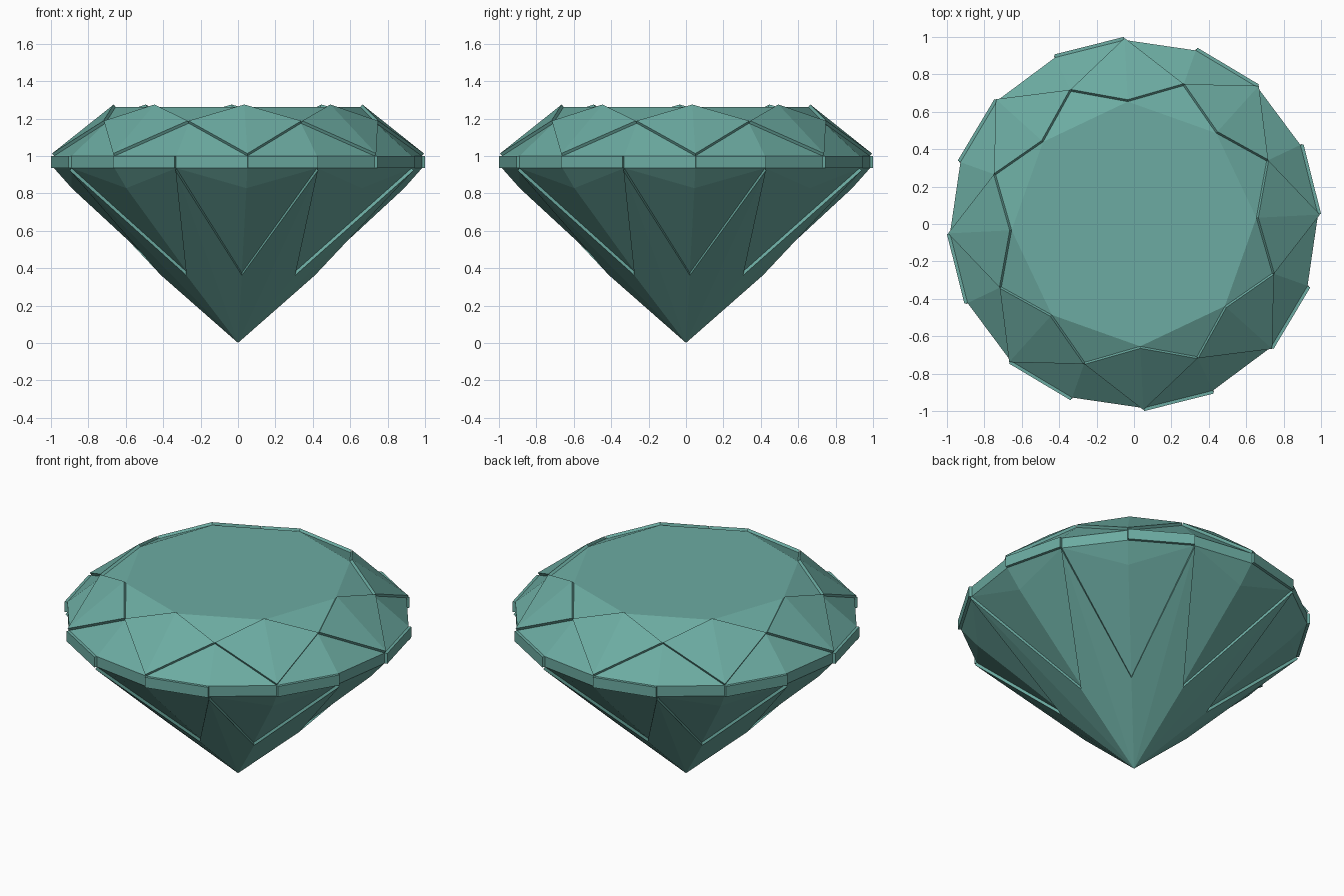
import bpy, bmesh, math
from mathutils import Vector

cube = bpy.data.objects.get("Cube")
if cube:
    bpy.data.objects.remove(cube, do_unlink=True)

teal = bpy.data.materials.new("teal")
teal.use_nodes = True
teal.diffuse_color = (0.15, 0.41, 0.36, 1)
teal.node_tree.nodes["Principled BSDF"].inputs["Base Color"].default_value = teal.diffuse_color

STEP = math.radians(22.5)
TURN = math.radians(2.9)
CENTRE = Vector((0, 0, 0.8))
THICK = 0.017


def ring(radius, z):
    """Return a function giving the ring's point at each sixteenth turn."""
    def point(k):
        a = TURN + (k % 16) * STEP
        return Vector((radius * math.cos(a), radius * math.sin(a), z))
    return point


def facets(name, polys, raised=False, weld=True):
    """Flat facets facing outwards; raised ones become thin plates."""
    bm = bmesh.new()
    for poly in polys:
        bm.faces.new([bm.verts.new(p) for p in poly])
    if weld:
        bmesh.ops.remove_doubles(bm, verts=bm.verts, dist=0.0005)
    for f in bm.faces:
        f.normal_update()
        if f.normal.dot(f.calc_center_median() - CENTRE) < 0:
            f.normal_flip()
    mesh = bpy.data.meshes.new(name)
    bm.to_mesh(mesh)
    bm.free()
    mesh.materials.append(teal)
    obj = bpy.data.objects.new(name, mesh)
    bpy.context.collection.objects.link(obj)
    if raised:
        mod = obj.modifiers.new("plate", "SOLIDIFY")
        mod.thickness = THICK
        mod.offset = 1
        mod.use_even_offset = True
    return obj


table = ring(0.655, 1.262)
star = ring(0.785, 1.175)
rim_top = ring(0.985, 1.0)
rim_low = ring(0.985, 0.935)
fold = ring(0.89, 0.828)
low = ring(0.40, 0.375)
tip = Vector((0, 0, 0.024))

even = range(0, 16, 2)
odd = range(1, 16, 2)

# Crown: flat table, star triangles and the halves beside the rim
facets("table", [[table(k) for k in even]])
facets("star_facets", [[table(k - 1), star(k), table(k + 1)] for k in odd])
facets("upper_halves", [[star(k), rim_top(k), rim_top(k + s)] for k in odd for s in (-1, 1)])

# Raised crown kites, each folded along its middle
for k in even:
    facets("crown_kite", [[table(k), star(k + s), rim_top(k)] for s in (-1, 1)], raised=True)

# Girdle band, with a raised plate on every second side
sides = [[rim_low(k), rim_low(k + 1), rim_top(k + 1), rim_top(k)] for k in range(16)]
facets("girdle", sides)
facets("girdle_plates", sides[::2], raised=True, weld=False)

# Pavilion: folded lower halves between the main facets
halves = []
for k in even:
    for s in (-1, 1):
        halves.append([rim_low(k + s), fold(k), rim_low(k)])
        halves.append([rim_low(k + s), low(k), fold(k)])
facets("lower_halves", halves)

# Raised main facets running down to the point
mains = [[rim_low(k), low(k + s), tip] for k in odd for s in (-1, 1)]
facets("pavilion_mains", mains, raised=True)
